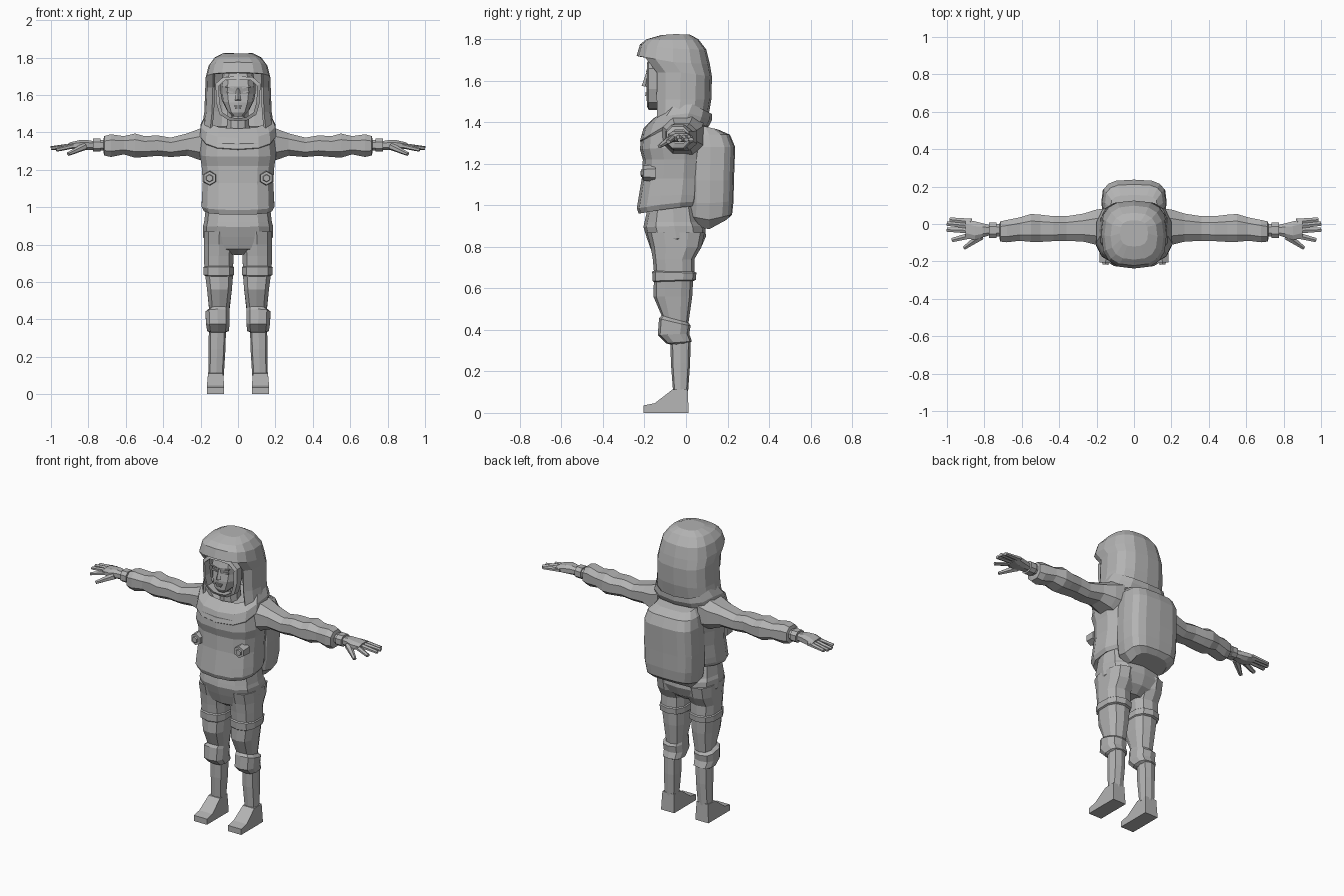
import bpy, bmesh, math
from mathutils import Vector

if "Cube" in bpy.data.objects:
    bpy.data.objects.remove(bpy.data.objects["Cube"])

GREY = (0.45, 0.45, 0.45, 1.0)
mat = bpy.data.materials.new("suit_grey")
mat.use_nodes = True
mat.diffuse_color = GREY
bsdf = mat.node_tree.nodes["Principled BSDF"]
bsdf.inputs["Base Color"].default_value = GREY
bsdf.inputs["Roughness"].default_value = 0.8


def finish(name, bm, mirror=False):
    """Turn a bmesh into a flat-shaded object, optionally mirrored across x."""
    bmesh.ops.recalc_face_normals(bm, faces=bm.faces)
    me = bpy.data.meshes.new(name)
    bm.to_mesh(me)
    bm.free()
    me.materials.append(mat)
    ob = bpy.data.objects.new(name, me)
    bpy.context.collection.objects.link(ob)
    if mirror:
        ob.modifiers.new("mirror", 'MIRROR').use_mirror_merge = False
    return ob


def power(v, e):
    return math.copysign(abs(v) ** e, v)


def skin(rings, skip=(), skip_from=0, caps=(True, True)):
    """Bridge rings of points; skipped columns stay open from a given row on."""
    bm = bmesh.new()
    rows = [[bm.verts.new(p) for p in r] for r in rings]
    n = len(rows[0])
    for i in range(len(rows) - 1):
        for k in range(n):
            if k in skip and i >= skip_from:
                continue
            j = (k + 1) % n
            bm.faces.new((rows[i][k], rows[i][j], rows[i + 1][j], rows[i + 1][k]))
    for row, cap in ((rows[0], caps[0]), (rows[-1], caps[1])):
        if cap:
            bm.faces.new(row)
    return bm


def upright(rows, n=12, e=0.75, cx=0.0):
    """Rings stacked in z: (z front, z side, z back, half width, y front, y back[, centre x])."""
    out = []
    for zf, zs, zb, rx, yf, yb, *c in rows:
        x0 = c[0] if c else cx
        ring = []
        for k in range(n):
            a = 2 * math.pi * k / n
            s, co = power(math.sin(a), e), power(math.cos(a), e)
            z = zs + ((zf if co > 0 else zb) - zs) * abs(co)
            ring.append((x0 + rx * s, (yf + yb) / 2 - (yb - yf) / 2 * co, z))
        out.append(ring)
    return out


def sideways(rows, n=8, e=0.8):
    """Rings stacked in x: (x, y front, y back, z low, z high)."""
    out = []
    for x, y0, y1, z0, z1 in rows:
        angles = [2 * math.pi * (k + 0.5) / n for k in range(n)]
        out.append([(x, (y0 + y1) / 2 + (y1 - y0) / 2 * power(math.cos(a), e) * 1.06,
                     (z0 + z1) / 2 + (z1 - z0) / 2 * power(math.sin(a), e) * 1.06) for a in angles])
    return out


def tube(name, p, q, r0, r1, n=6, mirror=True, flat=1.0):
    """Tapered tube between two points, optionally flattened in z."""
    p, q = Vector(p), Vector(q)
    bm = bmesh.new()
    bmesh.ops.create_cone(bm, cap_ends=True, segments=n, radius1=r0, radius2=r1, depth=(q - p).length)
    rot = (q - p).to_track_quat('Z', 'Y')
    mid = (p + q) / 2
    for v in bm.verts:
        w = rot @ v.co
        if flat != 1.0:
            t = 0.0 if (v.co.z < 0) else 1.0
            axis = p.lerp(q, t) - mid
            w.z = axis.z + (w.z - axis.z) * flat
        v.co = w + mid
    return finish(name, bm, mirror)


def plate(name, centre, size, tilt=0.0, mirror=True):
    """Small box, tilted in the front plane."""
    bm = bmesh.new()
    bmesh.ops.create_cube(bm, size=1)
    c, s = math.cos(tilt), math.sin(tilt)
    for v in bm.verts:
        x, y, z = (v.co[i] * size[i] for i in range(3))
        v.co = Vector(centre) + Vector((x * c - z * s, y, x * s + z * c))
    return finish(name, bm, mirror)


# Jacket with a rolled lower hem
finish("jacket", skin(upright([
    (0.98, 1.00, 1.01, 0.165, -0.20, 0.05), (0.96, 0.985, 1.00, 0.185, -0.228, 0.07),
    (0.985, 1.01, 1.02, 0.198, -0.237, 0.08), (1.04, 1.05, 1.05, 0.197, -0.228, 0.085),
    (1.13, 1.13, 1.13, 0.192, -0.213, 0.09), (1.22, 1.22, 1.22, 0.198, -0.208, 0.095),
    (1.27, 1.28, 1.28, 0.208, -0.222, 0.10), (1.34, 1.37, 1.36, 0.200, -0.215, 0.10),
    (1.40, 1.45, 1.42, 0.160, -0.14, 0.09)], 14)))

# Sloping collar around the hood
finish("collar", skin(upright([
    (1.29, 1.39, 1.37, 0.195, -0.20, 0.09), (1.31, 1.41, 1.38, 0.207, -0.222, 0.11),
    (1.37, 1.46, 1.41, 0.203, -0.205, 0.125), (1.42, 1.51, 1.44, 0.182, -0.155, 0.125),
    (1.40, 1.48, 1.42, 0.160, -0.125, 0.11)], 14), caps=(False, False)))

# Hood with an overhanging brim and an open front
hood = finish("hood", skin(upright([
    (1.82, 1.825, 1.822, 0.075, -0.12, 0.02), (1.80, 1.80, 1.80, 0.125, -0.19, 0.06),
    (1.775, 1.755, 1.75, 0.158, -0.222, 0.098), (1.72, 1.69, 1.68, 0.174, -0.238, 0.115),
    (1.64, 1.64, 1.62, 0.175, -0.175, 0.125), (1.51, 1.51, 1.51, 0.180, -0.175, 0.122),
    (1.42, 1.43, 1.38, 0.192, -0.17, 0.10)], 16),
    skip=(0, 1, 14, 15), skip_from=3, caps=(True, False)))
shell = hood.modifiers.new("thickness", 'SOLIDIFY')
shell.thickness, shell.offset = 0.014, -1

# Frame around the face opening
half = [(0, 1.70), (0.08, 1.695), (0.120, 1.66), (0.117, 1.56), (0.098, 1.495), (0.05, 1.465), (0, 1.46)]
loop = half + [(-x, z) for x, z in half[-2:0:-1]]
inner = [(x * 0.85, 1.58 + (z - 1.58) * 0.87) for x, z in loop]
rings = [[(x, y, z) for x, z in pts] for pts, y in
         ((loop, -0.135), (loop, -0.180), (inner, -0.188), (inner, -0.135), (loop, -0.135))]
finish("face_frame", skin(rings, caps=(False, False)))

# Head, neck and facial features
finish("head", skin(upright([
    (1.485, 1.485, 1.49, 0.030, -0.178, -0.10), (1.505, 1.52, 1.52, 0.060, -0.190, -0.02),
    (1.56, 1.57, 1.57, 0.086, -0.191, 0.02), (1.605, 1.61, 1.61, 0.093, -0.184, 0.04),
    (1.645, 1.65, 1.65, 0.094, -0.192, 0.05), (1.72, 1.72, 1.72, 0.08, -0.170, 0.03)])))
tube("neck", (0, -0.07, 1.36), (0, -0.08, 1.52), 0.068, 0.058, 10, False)
tube("nose", (0, -0.196, 1.572), (0, -0.183, 1.645), 0.018, 0.006, 4, False)
plate("upper_lip", (0, -0.192, 1.541), (0.044, 0.012, 0.007), 0, False)
plate("lower_lip", (0, -0.192, 1.530), (0.032, 0.012, 0.008), 0, False)
plate("eyes", (0.042, -0.178, 1.615), (0.032, 0.010, 0.010), 0.05)
plate("eyebrows", (0.044, -0.181, 1.641), (0.044, 0.014, 0.007), 0.15)

# Rounded backpack
finish("backpack", skin(upright([
    (0.90, 0.885, 0.93, 0.115, 0.03, 0.195), (0.95, 0.93, 0.955, 0.160, 0.0, 0.222),
    (1.01, 1.01, 1.02, 0.172, 0.0, 0.229), (1.12, 1.12, 1.12, 0.175, 0.0, 0.231),
    (1.28, 1.28, 1.28, 0.170, 0.0, 0.237), (1.35, 1.34, 1.34, 0.155, 0.01, 0.212),
    (1.385, 1.38, 1.365, 0.125, 0.03, 0.155)], 16, 0.6)))

# Hexagonal chest valves
tube("chest_valves", (0.148, -0.15, 1.155), (0.152, -0.208, 1.155), 0.042, 0.036)
tube("chest_valve_knobs", (0.152, -0.205, 1.155), (0.153, -0.217, 1.155), 0.022, 0.018)

# Trouser waist and seat
finish("trouser_seat", skin(upright([
    (0.985, 1.0, 1.0, 0.172, -0.185, 0.06), (0.92, 0.92, 0.92, 0.181, -0.200, 0.08),
    (0.895, 0.90, 0.90, 0.187, -0.205, 0.092), (0.84, 0.84, 0.85, 0.187, -0.188, 0.096),
    (0.775, 0.80, 0.79, 0.155, -0.165, 0.07), (0.745, 0.755, 0.75, 0.06, -0.12, 0.02)])))

# Trouser legs with thigh bands and gathered knees
finish("trouser_legs", skin(upright([
    (0.87, 0.87, 0.87, 0.086, -0.188, 0.09, 0.100), (0.80, 0.80, 0.80, 0.085, -0.170, 0.075, 0.101),
    (0.74, 0.74, 0.74, 0.082, -0.160, 0.040, 0.103), (0.685, 0.68, 0.68, 0.080, -0.155, 0.042, 0.103),
    (0.68, 0.675, 0.675, 0.086, -0.163, 0.050, 0.103), (0.635, 0.64, 0.64, 0.085, -0.161, 0.047, 0.103),
    (0.63, 0.635, 0.635, 0.077, -0.155, 0.034, 0.101), (0.56, 0.56, 0.56, 0.069, -0.157, 0.030, 0.099),
    (0.47, 0.45, 0.435, 0.056, -0.118, 0.012, 0.100), (0.455, 0.435, 0.42, 0.067, -0.130, 0.022, 0.109),
    (0.375, 0.38, 0.38, 0.066, -0.136, 0.016, 0.108), (0.335, 0.34, 0.345, 0.060, -0.095, 0.028, 0.107),
    (0.325, 0.33, 0.335, 0.040, -0.06, 0.01, 0.109)], 10)), mirror=True)

# Boots
finish("boot_shafts", skin(upright([
    (0.36, 0.36, 0.36, 0.046, -0.075, 0.022, 0.110), (0.24, 0.24, 0.24, 0.045, -0.073, 0.020, 0.112),
    (0.10, 0.10, 0.10, 0.041, -0.062, 0.010, 0.117)], 8, 0.7)), mirror=True)
side = [(0.013, 0), (-0.205, 0), (-0.205, 0.036), (-0.150, 0.047), (-0.066, 0.112), (0.008, 0.115)]
finish("boot_feet", skin([[(0.120 + s * (0.040 + 0.006 * (z < 0.05)), y, z) for y, z in side]
                          for s in (-1, 1)]), mirror=True)

# Sleeves with soft folds
finish("sleeves", skin(sideways([
    (0.14, -0.135, 0.085, 1.23, 1.455), (0.20, -0.112, 0.078, 1.25, 1.422), (0.27, -0.095, 0.056, 1.275, 1.395),
    (0.36, -0.090, 0.042, 1.268, 1.372), (0.43, -0.092, 0.042, 1.274, 1.384), (0.50, -0.096, 0.050, 1.268, 1.380),
    (0.55, -0.096, 0.054, 1.264, 1.394), (0.61, -0.090, 0.036, 1.282, 1.380), (0.68, -0.098, 0.022, 1.268, 1.390),
    (0.715, -0.094, 0.014, 1.276, 1.380), (0.72, -0.075, 0.000, 1.295, 1.362)])), mirror=True)

# Glove cuffs and palms
finish("glove_cuffs", skin(sideways([
    (0.71, -0.066, 0.0, 1.303, 1.360), (0.735, -0.066, 0.0, 1.303, 1.360), (0.735, -0.074, 0.008, 1.297, 1.366),
    (0.775, -0.074, 0.008, 1.297, 1.366), (0.775, -0.062, -0.004, 1.305, 1.355)])), mirror=True)
finish("palms", skin(sideways([
    (0.77, -0.060, -0.006, 1.307, 1.353), (0.81, -0.072, 0.004, 1.305, 1.360),
    (0.85, -0.086, 0.014, 1.304, 1.358), (0.90, -0.074, 0.026, 1.312, 1.346)])), mirror=True)

# Fingers and thumbs
for label, y0, tip in (("little", 0.012, (0.985, 0.024, 1.318)), ("ring", -0.010, (1.0, 0.002, 1.316)),
                       ("middle", -0.035, (1.0, -0.030, 1.314)), ("index", -0.060, (0.972, -0.086, 1.306))):
    tube(label + "_fingers", (0.87, y0, 1.330), tip, 0.019, 0.013, 6, True, 0.75)
tube("thumbs", (0.82, -0.066, 1.325), (0.908, -0.128, 1.284), 0.023, 0.011, 6, True, 0.9)
